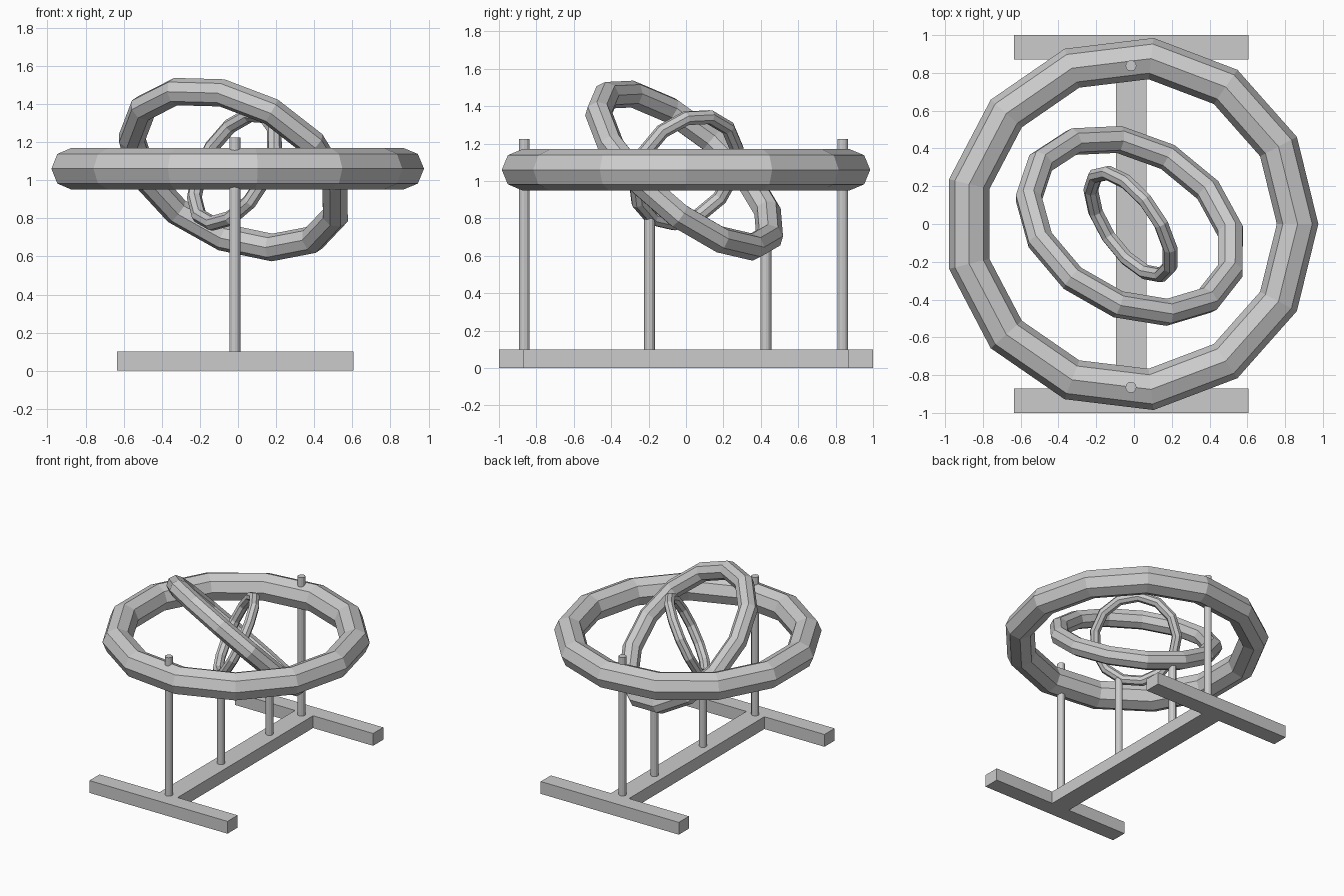
import bpy, bmesh
from math import cos, sin, pi, radians
from mathutils import Matrix, Euler

if "Cube" in bpy.data.objects:
    bpy.data.objects.remove(bpy.data.objects["Cube"])

CX = -0.016          # common x of the rings and posts
CZ = 1.06            # common ring height


def add_object(name, bm):
    bmesh.ops.recalc_face_normals(bm, faces=bm.faces)
    me = bpy.data.meshes.new(name)
    bm.to_mesh(me)
    bm.free()
    ob = bpy.data.objects.new(name, me)
    bpy.context.collection.objects.link(ob)
    return ob


def box(name, x0, x1, y0, y1, z0, z1):
    bm = bmesh.new()
    m = Matrix.LocRotScale(((x0 + x1) / 2, (y0 + y1) / 2, (z0 + z1) / 2), None,
                           (x1 - x0, y1 - y0, z1 - z0))
    bmesh.ops.create_cube(bm, size=1, matrix=m)
    return add_object(name, bm)


def post(name, y, top, bottom=0.09):
    bm = bmesh.new()
    bmesh.ops.create_cone(bm, cap_ends=True, segments=12, radius1=0.029, radius2=0.029,
                          depth=top - bottom,
                          matrix=Matrix.Translation((CX, y, (top + bottom) / 2)))
    return add_object(name, bm)


def ring(name, scale, rx=0, ry=0, phase=0, y=0, segs=13, sides=8):
    bm = bmesh.new()
    major, minor = 0.882 * scale, 0.11 * scale
    loops = []
    for i in range(segs):
        t = 2 * pi * i / segs + radians(phase)
        loop = []
        for j in range(sides):
            p = 2 * pi * j / sides
            r = major + minor * cos(p)
            loop.append(bm.verts.new((r * cos(t), r * sin(t), minor * sin(p))))
        loops.append(loop)
    for i in range(segs):
        a, b = loops[i], loops[(i + 1) % segs]
        for j in range(sides):
            k = (j + 1) % sides
            bm.faces.new((a[j], b[j], b[k], a[k]))
    ob = add_object(name, bm)
    ob.rotation_euler = Euler((radians(rx), radians(ry), 0))
    ob.location = (CX, y, CZ)
    return ob


# H-shaped base
box("base_beam", -0.096, 0.066, -0.87, 0.87, 0, 0.10)
box("front_foot", -0.636, 0.606, -1.0, -0.87, 0, 0.10)
box("back_foot", -0.636, 0.606, 0.87, 1.0, 0, 0.10)

# Upright posts: two pierce the outer ring, two carry the inner rings
post("front_post", -0.865, 1.225)
post("back_post", 0.838, 1.225)
post("small_ring_post", -0.195, 0.80)
post("middle_ring_post", 0.427, 0.66)

# Three nested tilted rings
ring("outer_ring", 1.0)
ring("middle_ring", 0.66, rx=-37.5, ry=27.5, phase=-4, y=-0.006)
ring("small_ring", 0.36, rx=31, ry=-60)
